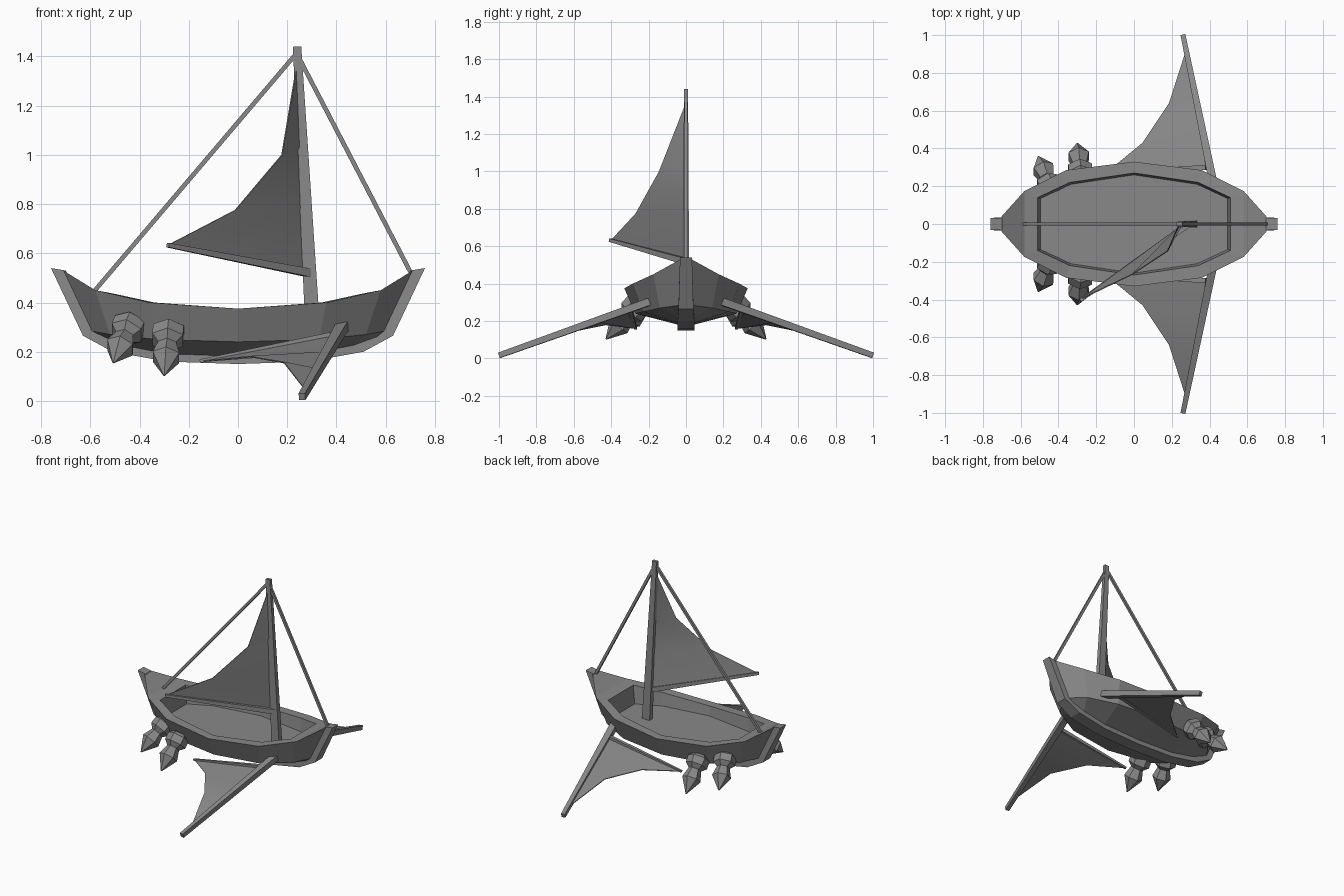
import bpy
import bmesh
import math
from mathutils import Vector

if "Cube" in bpy.data.objects:
    bpy.data.objects.remove(bpy.data.objects["Cube"], do_unlink=True)

grey = bpy.data.materials.new("weathered grey")
grey.use_nodes = True
GREY = (0.25, 0.25, 0.25, 1)
grey.diffuse_color = GREY
grey.node_tree.nodes["Principled BSDF"].inputs["Base Color"].default_value = GREY


def make(name, bm):
    """Turn a bmesh into a named object with clean outward normals."""
    bmesh.ops.remove_doubles(bm, verts=bm.verts, dist=0.0001)
    bmesh.ops.recalc_face_normals(bm, faces=bm.faces)
    mesh = bpy.data.meshes.new(name)
    bm.to_mesh(mesh)
    bm.free()
    mesh.materials.append(grey)
    obj = bpy.data.objects.new(name, mesh)
    bpy.context.collection.objects.link(obj)
    return obj


def loft(name, rings):
    """Skin closed rings of points and cap both ends."""
    bm = bmesh.new()
    rows = [[bm.verts.new(p) for p in ring] for ring in rings]
    for a, b in zip(rows, rows[1:]):
        for i in range(len(a)):
            j = (i + 1) % len(a)
            bm.faces.new((a[i], a[j], b[j], b[i]))
    bm.faces.new(rows[0])
    bm.faces.new(rows[-1])
    return make(name, bm)


def spindle(name, start, end, profile, sides, spin=0, up=(0, 1, 0)):
    """Sweep (distance, half width, half depth) stations along a straight axis."""
    start, end = Vector(start), Vector(end)
    axis = end - start
    side = axis.cross(Vector(up)).normalized()
    front = axis.cross(side).normalized()
    rings = []
    for t, w, d in profile:
        angles = [spin + math.tau * k / sides for k in range(sides)]
        rings.append([start + axis * t + side * w * math.cos(a) + front * d * math.sin(a)
                      for a in angles])
    return loft(name, rings)


def beam(name, start, end, size0, size1, up=(0, 1, 0)):
    """Tapered square bar; sizes are (width, depth)."""
    k = math.sqrt(0.5)
    profile = [(t, s[0] * k, s[1] * k) for t, s in ((0, size0), (1, size1))]
    return spindle(name, start, end, profile, 4, math.pi / 4, up)


def sail(name, head, tack, clew, leech_high, leech_low):
    """Thin curved cloth between a spar and a boom."""
    bm = bmesh.new()
    head, tack = Vector(head), Vector(tack)
    points = (head, head.lerp(tack, 0.4), head.lerp(tack, 0.7), tack, clew, leech_low, leech_high)
    h, m1, m2, t, c, low, high = [bm.verts.new(p) for p in points]
    for f in ((h, m1, high), (m1, m2, low, high), (m2, t, c, low)):
        bm.faces.new(f)
    bmesh.ops.recalc_face_normals(bm, faces=bm.faces)
    bmesh.ops.solidify(bm, geom=bm.faces[:], thickness=0.005)
    obj = make(name, bm)
    bpy.ops.object.select_all(action='DESELECT')
    obj.select_set(True)
    bpy.context.view_layer.objects.active = obj
    bpy.ops.object.shade_smooth_by_angle(angle=math.radians(35))


def both_ends(stations):
    """Mirror half a list of stations, given middle first, to the other end."""
    flip = [[(-p[0],) + p[1:] for p in s] for s in stations[1:]]
    return flip[::-1] + stations


# Hull: gunwale, knuckle and bottom for each station, middle to end
hull = both_ends([
    [(0, 0.33, 0.375), (0, 0.27, 0.24), (0, 0.04, 0.18)],
    [(0.36, 0.285, 0.40), (0.33, 0.23, 0.25), (0.29, 0.04, 0.19)],
    [(0.58, 0.175, 0.45), (0.52, 0.14, 0.27), (0.47, 0.04, 0.225)],
    [(0.71, 0.03, 0.53), (0.60, 0.03, 0.285), (0.57, 0.03, 0.26)],
])
# Well: rim edge and floor edge for each station
FLOOR = 0.31
well = both_ends([
    [(0, 0.27, 0.375), (0, 0.26, FLOOR)],
    [(0.34, 0.22, 0.40), (0.335, 0.21, FLOOR)],
    [(0.51, 0.14, 0.437), (0.495, 0.135, FLOOR)],
])

bm = bmesh.new()


def quad(*points):
    bm.faces.new([bm.verts.new(p) for p in points])


def opposite(p):
    return (p[0], -p[1], p[2])


for s in (1, -1):
    def on_side(p):
        return (p[0], s * p[1], p[2])
    for a, b in zip(hull, hull[1:]):
        for i in range(2):
            quad(*map(on_side, (a[i], b[i], b[i + 1], a[i + 1])))
    inner = list(zip(hull[1:-1], well))
    for (o0, w0), (o1, w1) in zip(inner, inner[1:]):
        quad(*map(on_side, (o0[0], o1[0], w1[0], w0[0])))
        quad(*map(on_side, (w0[0], w1[0], w1[1], w0[1])))
for a, b in zip(hull, hull[1:]):
    quad(a[2], b[2], opposite(b[2]), opposite(a[2]))
for a, b in zip(well, well[1:]):
    quad(a[1], b[1], opposite(b[1]), opposite(a[1]))
for tip, end, rim in ((hull[0], hull[1], well[0]), (hull[-1], hull[-2], well[-1])):
    for p, q in ((tip[0], end[0]), (end[0], rim[0]), (rim[0], rim[1]),
                 (tip[0], tip[1]), (tip[1], tip[2])):
        quad(p, q, opposite(q), opposite(p))
make("hull", bm)

# Keel with a stem post at each end: (outer x, z), (inner x, z), half width
keel = both_ends([
    [(0, w, 0.15), (0, w, 0.19), (0, -w, 0.19), (0, -w, 0.15)] if x == 0 else
    [(x, w, z), (xi, w, zi), (xi, -w, zi), (x, -w, z)]
    for x, z, xi, zi, w in (
        (0, 0.15, 0, 0.19, 0.045), (0.29, 0.16, 0.28, 0.20, 0.045),
        (0.51, 0.20, 0.47, 0.24, 0.045), (0.63, 0.265, 0.58, 0.285, 0.04),
        (0.76, 0.54, 0.70, 0.53, 0.032))
])
loft("keel_and_stems", keel)

# Mast, stays, boom and main sail
beam("mast", (0.303, 0, 0.30), (0.24, 0, 1.44), (0.06, 0.035), (0.034, 0.022))
beam("long_stay", (0.24, 0, 1.415), (-0.585, 0, 0.445), (0.018, 0.016), (0.018, 0.016))
beam("short_stay", (0.25, 0, 1.39), (0.70, 0, 0.525), (0.018, 0.016), (0.018, 0.016))
beam("main_boom", (0.29, 0, 0.52), (-0.285, -0.405, 0.633), (0.034, 0.034), (0.018, 0.018),
     (0, 0, 1))
sail("main_sail", (0.242, 0, 1.37), (0.28, 0, 0.53), (-0.27, -0.395, 0.64),
     (0.18, -0.145, 1.0), (-0.01, -0.27, 0.775))

# Collar, neck and pointed body of a thruster pod
POD = ((0.05, 0.05), (0.12, 0.072), (0.30, 0.072), (0.38, 0.048), (0.40, 0.042),
       (0.64, 0.062), (1, 0.003))

# Side fins and thruster pods, on both sides
for s, side in ((1, "left"), (-1, "right")):
    beam(side + "_fin_spar", (0.425, s * 0.19, 0.305), (0.26, s * 0.998, 0.017),
         (0.045, 0.04), (0.026, 0.03), (0, 0, 1))
    beam(side + "_fin_boom", (0.38, s * 0.30, 0.267), (-0.155, s * 0.27, 0.162),
         (0.026, 0.026), (0.014, 0.014), (0, 0, 1))
    sail(side + "_fin_sail", (0.275, s * 0.92, 0.045), (0.38, s * 0.30, 0.267),
         (-0.15, s * 0.27, 0.163), (0.185, s * 0.64, 0.16), (0.045, s * 0.43, 0.183))
    for place, root, tip in (("inner", (-0.28, 0.235, 0.31), (-0.30, 0.428, 0.103)),
                             ("outer", (-0.43, 0.165, 0.33), (-0.507, 0.358, 0.155))):
        spindle(side + "_" + place + "_thruster",
                (root[0], s * root[1], root[2]), (tip[0], s * tip[1], tip[2]),
                [(t, r, r) for t, r in POD], 6, 0, (1, 0, 0))
